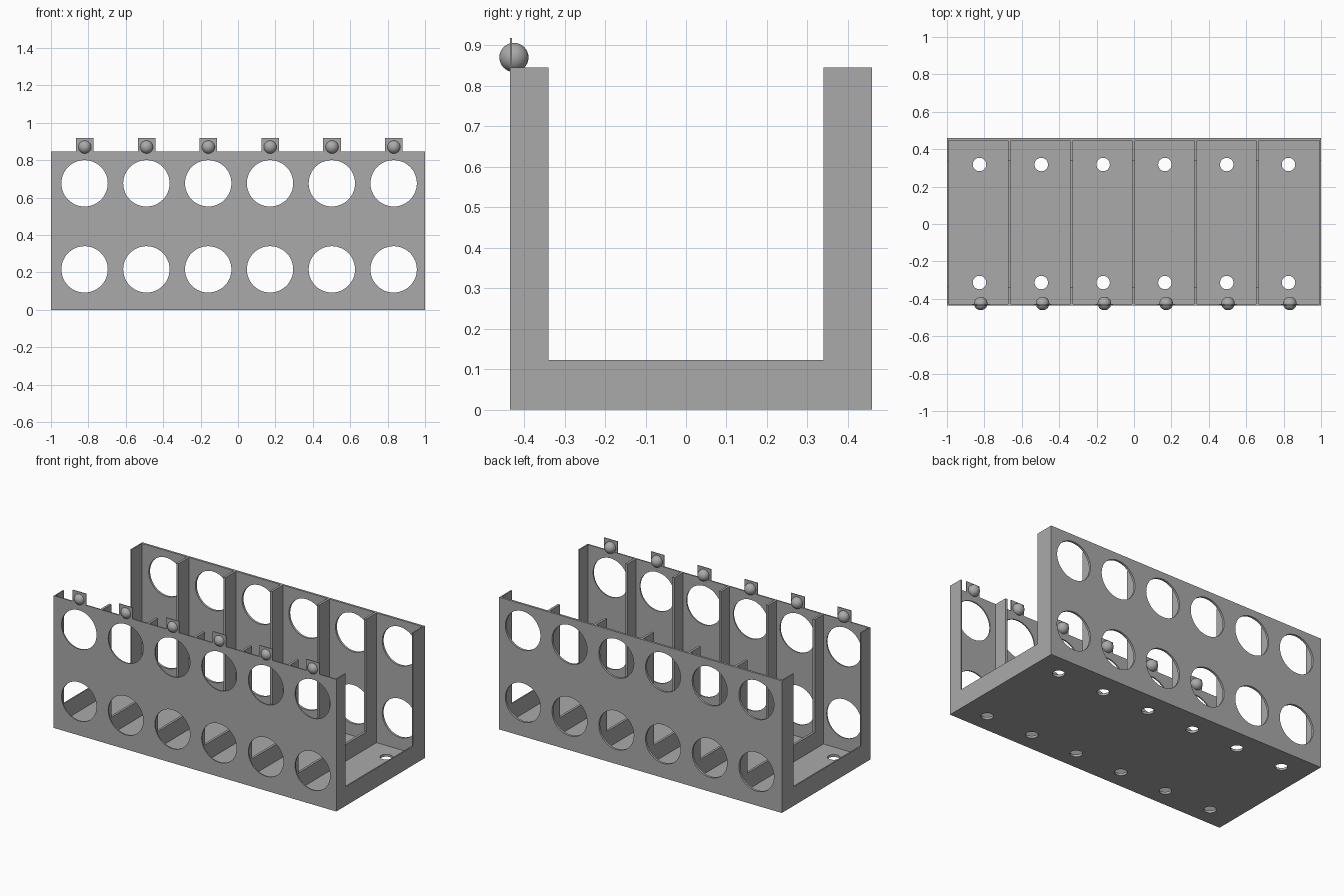
import bpy
from math import cos, sin, pi, radians
from mathutils import Matrix

cube = bpy.data.objects.get("Cube")
if cube:
    bpy.data.objects.remove(cube, do_unlink=True)

grey = bpy.data.materials.new("mid grey")
grey.use_nodes = True
COLOUR = (0.4, 0.4, 0.4, 1)
grey.diffuse_color = COLOUR
grey.node_tree.nodes["Principled BSDF"].inputs["Base Color"].default_value = COLOUR

PITCH = 0.3305
FRONT, BACK, TOP = -0.435, 0.46, 0.845
CELLS = [(i - 2.5) * PITCH for i in range(6)]


def circle(cx, cy, r, n=48):
    return [(cx + r * cos(2 * pi * i / n), cy + r * sin(2 * pi * i / n)) for i in range(n)]


def rect(x0, x1, y0, y1):
    return [(x0, y0), (x1, y0), (x1, y1), (x0, y1)]


def panel(name, outlines, thickness, matrix):
    """Flat sheet: first outline is the edge, the others are holes."""
    curve = bpy.data.curves.new(name, "CURVE")
    curve.dimensions = "2D"
    curve.fill_mode = "BOTH"
    curve.extrude = thickness / 2
    for points in outlines:
        spline = curve.splines.new("POLY")
        spline.points.add(len(points) - 1)
        for p, (x, y) in zip(spline.points, points):
            p.co = (x, y, 0, 1)
        spline.use_cyclic_u = True
    temp = bpy.data.objects.new(name + "_outline", curve)
    bpy.context.collection.objects.link(temp)
    mesh = bpy.data.meshes.new_from_object(
        temp.evaluated_get(bpy.context.evaluated_depsgraph_get()))
    bpy.data.objects.remove(temp, do_unlink=True)
    mesh.materials.clear()
    mesh.materials.append(grey)
    mesh.transform(matrix)
    mesh.shade_flat()
    obj = bpy.data.objects.new(name, mesh)
    bpy.context.collection.objects.link(obj)
    return obj


def upright(y):
    return Matrix.Translation((0, y, 0)) @ Matrix.Rotation(radians(90), 4, "X")


def crosswise(x):
    return Matrix(((0, 0, 1, x), (1, 0, 0, 0), (0, 1, 0, 0), (0, 0, 0, 1)))


# Front and back walls with two rows of round windows
windows = [circle(x + 0.006, z, 0.124) for x in CELLS for z in (0.216, 0.676)]
for name, y, t in (("front_wall", FRONT + 0.004, 0.008), ("back_wall", BACK - 0.007, 0.014)):
    panel(name, [rect(-1, 1, 0, TOP)] + windows, t, upright(y))

# Floor with two rows of screw holes
screw_holes = [circle(x, y, 0.036, 32) for x in CELLS for y in (-0.313, 0.318)]
panel("floor", [rect(-1, 1, FRONT, BACK)] + screw_holes, 0.015,
      Matrix.Translation((0, 0, 0.0075)))

# U-shaped dividers between the cells, thinner at both ends
u_shape = [(FRONT, 0), (BACK, 0), (BACK, TOP), (0.34, TOP), (0.34, 0.122),
           (-0.34, 0.122), (-0.34, TOP), (FRONT, TOP)]
for i in range(-2, 3):
    panel(f"divider_{i + 3}", [u_shape], 0.015, crosswise(i * 0.3315 - 0.003))
for name, x in (("right_end", -0.996), ("left_end", 0.996)):
    panel(name, [u_shape], 0.008, crosswise(x))

# Tabs on the front edge, each holding a ball
for i, x in enumerate(CELLS, 1):
    cx = x + 0.007
    panel(f"tab_{i}", [rect(cx - 0.047, cx + 0.047, TOP - 0.005, 0.918)], 0.005,
          upright(FRONT + 0.0025))
    bpy.ops.mesh.primitive_uv_sphere_add(segments=32, ring_count=16, radius=0.036,
                                         location=(cx, -0.425, 0.87))
    ball = bpy.context.object
    ball.name = f"ball_{i}"
    ball.data.materials.append(grey)
    bpy.ops.object.shade_smooth()
